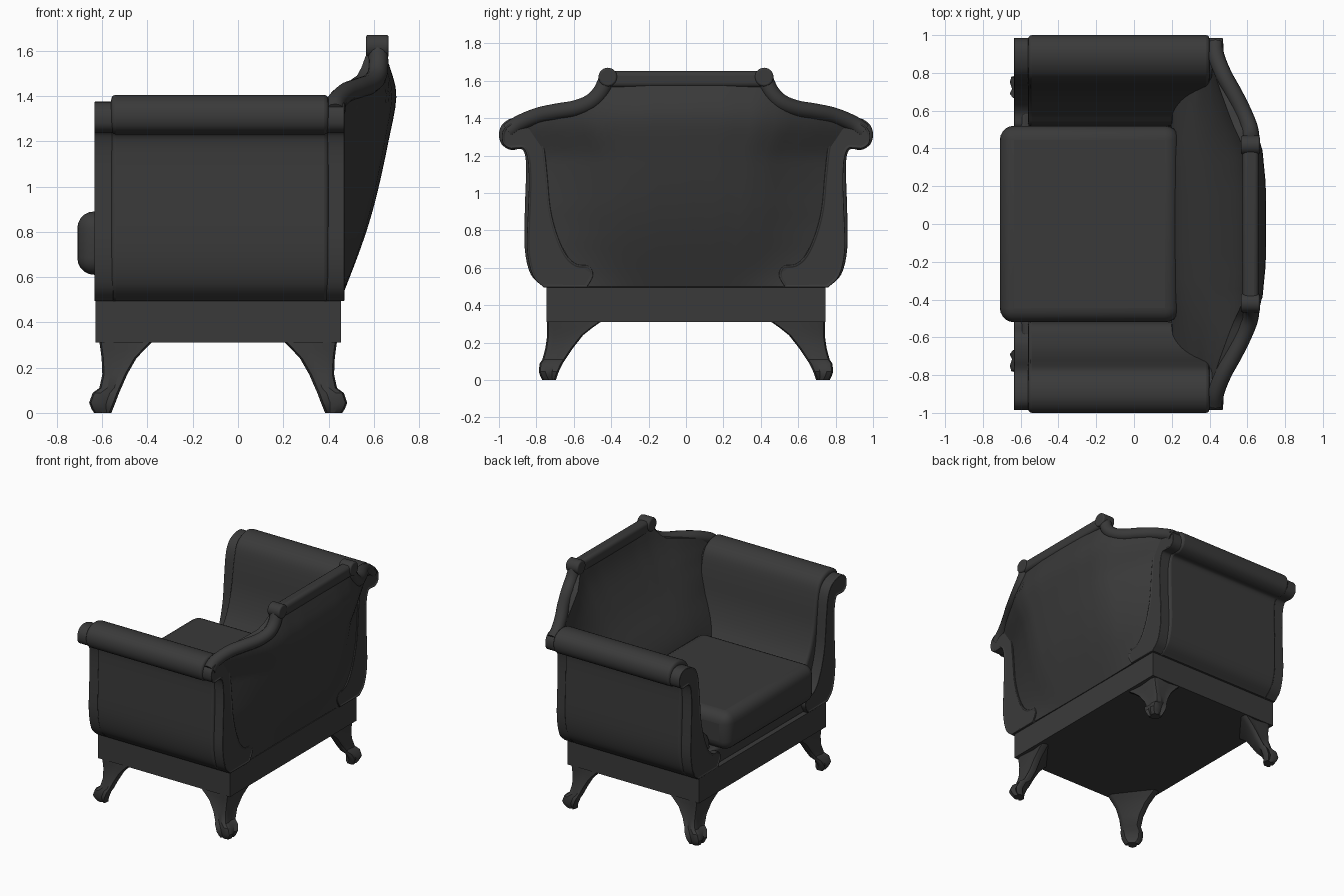
import bpy, bmesh, math
from mathutils import Vector

if "Cube" in bpy.data.objects:
    bpy.data.objects.remove(bpy.data.objects["Cube"])

mat = bpy.data.materials.new("charcoal")
mat.diffuse_color = (0.042, 0.042, 0.042, 1)
mat.use_nodes = True
mat.node_tree.nodes["Principled BSDF"].inputs["Base Color"].default_value = mat.diffuse_color


def smooth(pts, n=5):
    """Catmull-Rom points through an open list."""
    p = [Vector(q) for q in pts]
    p = [2 * p[0] - p[1]] + p + [2 * p[-1] - p[-2]]
    out = []
    for a, b, c, d in zip(p, p[1:], p[2:], p[3:]):
        for i in range(n):
            t = i / n
            out.append(0.5 * (2 * b + (c - a) * t + (2 * a - 5 * b + 4 * c - d) * t ** 2
                              + (3 * b - a - 3 * c + d) * t ** 3))
    return out + [p[-2]]


def lookup(table, t):
    for (a, va), (b, vb) in zip(table, table[1:]):
        if t <= b:
            return va + (vb - va) * max(0, (t - a) / (b - a))
    return table[-1][1]


def finish(name, bm, bevel=0, segs=3, angle=40):
    bmesh.ops.recalc_face_normals(bm, faces=bm.faces)
    me = bpy.data.meshes.new(name)
    bm.to_mesh(me)
    bm.free()
    ob = bpy.data.objects.new(name, me)
    bpy.context.collection.objects.link(ob)
    me.materials.append(mat)
    if bevel:
        m = ob.modifiers.new("bevel", 'BEVEL')
        m.width, m.segments, m.limit_method = bevel, segs, 'ANGLE'
        m.angle_limit = math.radians(50)
    bpy.ops.object.select_all(action='DESELECT')
    ob.select_set(True)
    bpy.context.view_layer.objects.active = ob
    bpy.ops.object.shade_smooth_by_angle(angle=math.radians(angle))
    return ob


def box(name, x0, x1, y0, y1, z0, z1, bevel=0, segs=3):
    bm = bmesh.new()
    bmesh.ops.create_cube(bm, size=1)
    for v in bm.verts:
        v.co = ((x0 + x1) / 2 + v.co.x * (x1 - x0), (y0 + y1) / 2 + v.co.y * (y1 - y0),
                (z0 + z1) / 2 + v.co.z * (z1 - z0))
    return finish(name, bm, bevel, segs)


def prism(name, prof, x0, x1, side, bevel, inset=0):
    """Extrude a y-z profile along x, with an optional sunk panel on both ends."""
    bm = bmesh.new()
    rings = [[bm.verts.new((x, side * p[0], p[1])) for p in prof] for x in (x0, x1)]
    n = len(prof)
    caps = [bm.faces.new(r) for r in rings]
    for i in range(n):
        j = (i + 1) % n
        bm.faces.new((rings[0][i], rings[0][j], rings[1][j], rings[1][i]))
    bmesh.ops.recalc_face_normals(bm, faces=bm.faces)
    if inset:
        bmesh.ops.inset_region(bm, faces=caps, thickness=inset, depth=0)
        bmesh.ops.inset_region(bm, faces=caps, thickness=0.004, depth=-0.005)
    return finish(name, bm, bevel)


def loft(name, rings, angle=50):
    bm = bmesh.new()
    vs = [[bm.verts.new(p) for p in r] for r in rings]
    n = len(vs[0])
    for a, b in zip(vs, vs[1:]):
        for i in range(n):
            j = (i + 1) % n
            bm.faces.new((a[i], a[j], b[j], b[i]))
    bm.faces.new(vs[0])
    bm.faces.new(vs[-1])
    return finish(name, bm, angle=angle)


# Base frame, seat deck and cushion
box("base_frame", -0.63, 0.455, -0.745, 0.745, 0.31, 0.495)
box("seat_deck", -0.60, 0.40, -0.60, 0.60, 0.49, 0.62, 0.02)
box("seat_cushion", -0.71, 0.24, -0.52, 0.52, 0.61, 0.89, 0.075, 5)

# Scrolled arm panels and upholstered rolled arms
panel = smooth([(0.76, 0.495), (0.82, 0.56), (0.85, 0.70), (0.845, 0.90), (0.84, 1.05),
                (0.845, 1.17), (0.865, 1.235), (0.90, 1.24), (0.945, 1.24), (0.98, 1.27),
                (0.98, 1.33), (0.94, 1.37), (0.87, 1.37), (0.80, 1.335), (0.762, 1.26),
                (0.742, 1.10), (0.725, 0.92), (0.69, 0.78), (0.64, 0.67), (0.585, 0.62),
                (0.52, 0.61), (0.497, 0.56), (0.53, 0.495)], 4)
arm = smooth([(0.76, 0.495), (0.83, 0.565), (0.862, 0.70), (0.862, 0.90), (0.856, 1.08),
              (0.858, 1.19), (0.88, 1.235), (0.935, 1.23), (0.985, 1.26), (1.0, 1.315),
              (0.98, 1.37), (0.92, 1.403), (0.84, 1.395), (0.77, 1.34), (0.735, 1.21),
              (0.705, 1.03), (0.655, 0.88), (0.58, 0.76), (0.52, 0.68), (0.505, 0.495)], 4)
for side, tag in ((-1, "right"), (1, "left")):
    prism("arm_upholstery_" + tag, arm, -0.56, 0.40, side, 0.02)
    prism("front_arm_panel_" + tag, panel, -0.635, -0.55, side, 0.006, 0.009)
    prism("rear_arm_panel_" + tag, panel, 0.39, 0.47, side, 0.006, 0.009)

# Wraparound back: outer and inner surfaces over a shared grid
outer_x = [tuple(p) for p in smooth([(0.5, 0.455), (0.75, 0.55), (0.95, 0.61), (1.2, 0.665),
                                     (1.4, 0.70), (1.53, 0.67), (1.63, 0.635)])]
inner_x = [tuple(p) for p in smooth([(0.5, 0.20), (0.85, 0.21), (1.2, 0.42),
                                     (1.45, 0.55), (1.63, 0.60)])]
side_x = [(0.5, 0.18), (0.78, 0.21), (1.05, 0.34), (1.25, 0.40), (1.63, 0.42)]
half_w = [(0.5, 0.52), (0.62, 0.61), (0.75, 0.685), (0.92, 0.73), (1.2, 0.752), (1.36, 0.86), (1.63, 0.88)]
top_z = [(0, 1.63), (0.46, 1.63), (0.53, 1.54), (0.60, 1.49), (0.75, 1.455), (0.92, 1.41), (1, 1.37)]
plan = [(0, 1), (0.25, 0.99), (0.45, 0.92), (0.58, 0.78), (0.8, 0.38), (1, 0)]
N, M = 40, 24
rings = []
for i in range(N + 1):
    u = -1 + 2 * i / N
    g = lookup(plan, abs(u))
    out, inn = [], []
    for j in range(M + 1):
        z = 0.5 + j / M * (lookup(top_z, abs(u)) - 0.5)
        y = u * lookup(half_w, z)
        xs, xo = lookup(side_x, z), 0.46
        out.append((xo + (lookup(outer_x, z) - xo) * g, y, z))
        inn.append((xs + (lookup(inner_x, z) - xs) * g, y, z))
    rings.append(out + inn[::-1])
loft("back_upholstery", rings)

# Top rail with scroll ends and sweeping side rails
box("back_top_rail", 0.575, 0.66, -0.42, 0.42, 1.565, 1.652, 0.025, 4)
path = smooth([(0.43, 0.95, 1.33), (0.435, 0.89, 1.372), (0.475, 0.79, 1.413), (0.53, 0.69, 1.435),
               (0.58, 0.59, 1.452), (0.612, 0.51, 1.485), (0.62, 0.455, 1.54), (0.617, 0.42, 1.615)])
for side, tag in ((-1, "right"), (1, "left")):
    disc = [(0.418 + 0.05 * math.cos(k * math.tau / 24), 1.62 + 0.05 * math.sin(k * math.tau / 24))
            for k in range(24)]
    prism("rail_scroll_" + tag, disc, 0.566, 0.666, side, 0.01)
    tube = []
    for k, p in enumerate(path):
        t = (path[min(k + 1, len(path) - 1)] - path[max(k - 1, 0)]).normalized()
        a = t.cross(Vector((1, 0, 0))).normalized()
        b = t.cross(a)
        ring = [p + 0.044 * (math.cos(q * math.tau / 12) * a + math.sin(q * math.tau / 12) * b)
                for q in range(12)]
        tube.append([(v.x, side * v.y, v.z) for v in ring])
    loft("side_rail_" + tag, tube)

# Corner legs: flared knee tapering to a curled toe (z, outer x, inner x, outer y, inner y)
cx = -0.0875
leg = [(0.315, 0.525, 0.29, 0.742, 0.45), (0.28, 0.52, 0.325, 0.742, 0.50), (0.24, 0.515, 0.362, 0.742, 0.55),
       (0.17, 0.512, 0.402, 0.752, 0.605), (0.11, 0.525, 0.428, 0.768, 0.645),
       (0.088, 0.555, 0.438, 0.783, 0.66), (0.045, 0.57, 0.454, 0.787, 0.68),
       (0.018, 0.56, 0.465, 0.778, 0.69), (0, 0.548, 0.472, 0.768, 0.695)]
for sx, fx in ((-1, "front"), (1, "rear")):
    for sy, fy in ((-1, "right"), (1, "left")):
        rings = []
        for z, xo, xi, yo, yi in leg:
            c, t, s = 0.035, 0.045, 0.012  # corner ridge, flange thickness, flute depth
            sec = [(xo, yo - c), (xo - 0.008, yo - 0.008), (xo - c, yo),
                   ((xo - c + xi) / 2, yo - s), (xi + 0.01, yo), (xi, yo - 0.015),
                   (xi, yo - t), (xo - t, yi), (xo - 0.015, yi), (xo, yi + 0.01),
                   (xo - s, (yo - c + yi) / 2)]
            rings.append([(cx + sx * x, sy * y, z) for x, y in sec])
        loft(fx + "_leg_" + fy, rings, 35)
